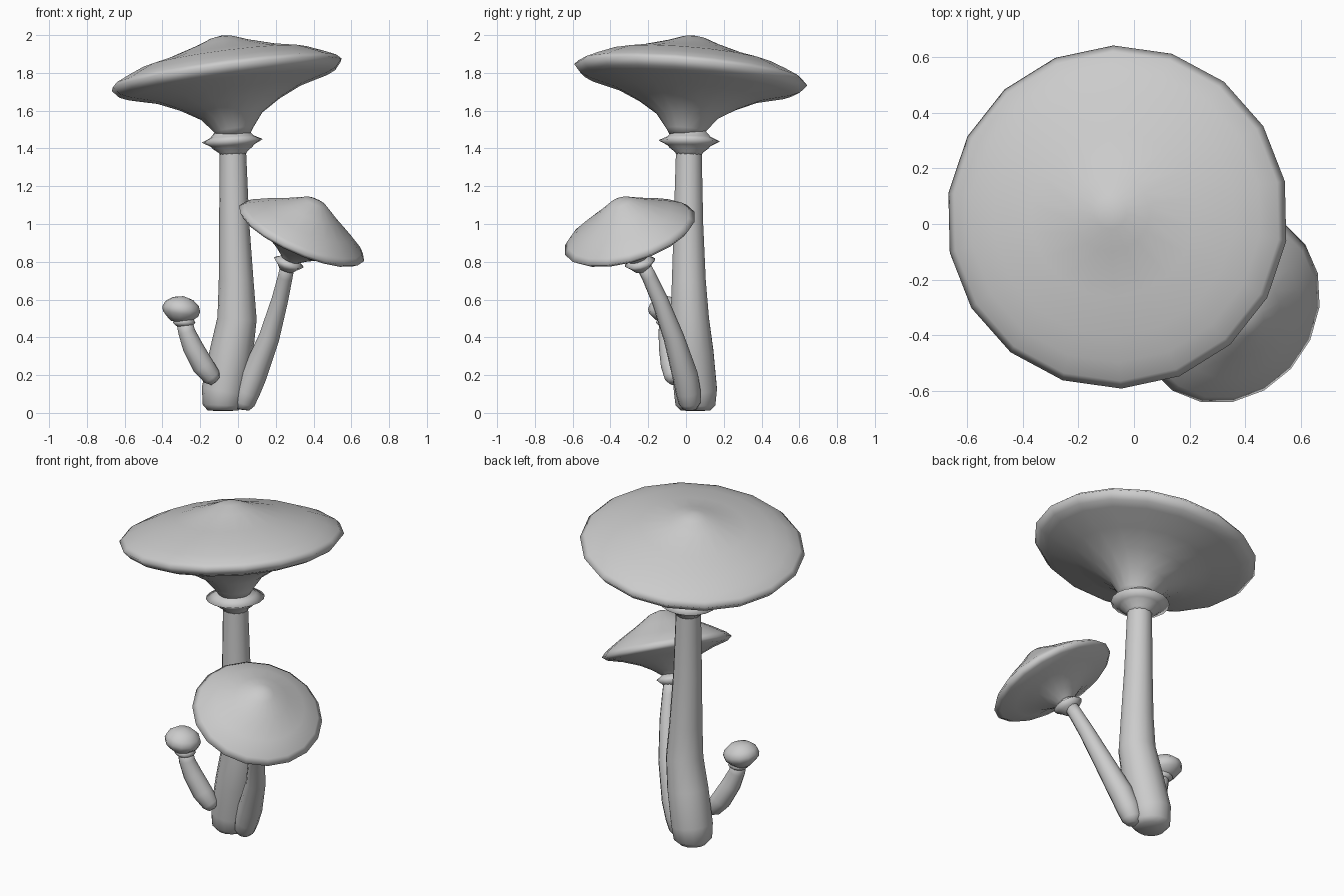
import bpy, bmesh, math
from mathutils import Vector

cube = bpy.data.objects.get("Cube")
if cube:
    bpy.data.objects.remove(cube, do_unlink=True)

grey = bpy.data.materials.new("soft grey")
grey.use_nodes = True
grey.diffuse_color = (0.6, 0.6, 0.6, 1)
grey.node_tree.nodes["Principled BSDF"].inputs["Base Color"].default_value = (0.6, 0.6, 0.6, 1)


def loft(name, rings, sides, start=0.0):
    """Skin circles given as (centre, axis, radius); zero radius makes a tip."""
    bm = bmesh.new()
    loops = []
    for centre, axis, radius in rings:
        if radius == 0:
            loops.append([bm.verts.new(centre)] * sides)
            continue
        u = Vector((0, 1, 0)).cross(axis).normalized()
        v = axis.cross(u).normalized()
        angles = [start + math.tau * i / sides for i in range(sides)]
        loops.append([bm.verts.new(centre + radius * (u * math.cos(a) + v * math.sin(a)))
                      for a in angles])
    for low, high in zip(loops, loops[1:]):
        for i in range(sides):
            j = (i + 1) % sides
            corners = dict.fromkeys((low[i], low[j], high[j], high[i]))
            bm.faces.new(list(corners))
    for loop in (loops[0], loops[-1]):
        if loop[0] is not loop[1]:
            bm.faces.new(loop)
    bmesh.ops.recalc_face_normals(bm, faces=bm.faces)
    mesh = bpy.data.meshes.new(name)
    bm.to_mesh(mesh)
    bm.free()
    mesh.materials.append(grey)
    mesh.shade_smooth()
    obj = bpy.data.objects.new(name, mesh)
    bpy.context.collection.objects.link(obj)
    return obj


def lathe(name, centre, axis, profile, sides=18, start=0.0):
    """Turn a (radius, height) profile about a tilted axis."""
    centre, axis = Vector(centre), Vector(axis).normalized()
    loft(name, [(centre + axis * h, axis, r) for r, h in profile], sides, start)


def stalk(name, points, sides=12):
    """Tube through (x, y, z, radius) points, from the foot upward."""
    path = [Vector(p[:3]) for p in points]
    rings = []
    for i, p in enumerate(points):
        axis = path[min(i + 1, len(path) - 1)] - path[max(i - 1, 0)]
        rings.append((path[i], axis.normalized(), p[3]))
    loft(name, rings, sides)


# Large mushroom
stalk("large_stem", [(-.08, .05, .01, 0), (-.08, .05, .012, .08), (-.08, .05, .04, .108),
                     (-.075, .05, .12, .117), (-.035, .033, .32, .115), (-.005, .02, .5, .104),
                     (-.01, .015, .7, .092), (-.02, .013, 1.0, .08), (-.027, .015, 1.38, .07),
                     (-.03, .016, 1.46, .07)], 14)
lathe("large_ring", (-.03, .017, 1.44), (-.06, .02, 1),
      [(.065, -.08), (.075, -.06), (.105, -.037), (.115, -.025), (.162, 0), (.115, .022),
       (.1, .04), (.085, .055)], 18)
lathe("large_cap", (-.06, .025, 1.79), (-.13, .089, 1),
      [(.085, -.325), (.105, -.295), (.165, -.22), (.27, -.155), (.39, -.1), (.54, -.06),
       (.585, -.04), (.62, 0), (.595, .025), (.53, .055), (.44, .092), (.3, .122),
       (.14, .17), (.06, .2), (0, .21)], 18, math.radians(12))

# Medium mushroom
stalk("medium_stem", [(.025, .02, .015, 0), (.025, .02, .018, .035), (.03, .02, .05, .058),
                      (.05, .012, .11, .066), (.085, -.005, .2, .068), (.165, -.065, .4, .055),
                      (.222, -.14, .6, .044), (.25, -.195, .72, .039), (.268, -.24, .81, .038)])
lathe("medium_ring", (.269, -.243, .796), (.3, -.22, .9),
      [(.038, -.045), (.055, -.025), (.083, 0), (.06, .015), (.045, .03)], 14)
lathe("medium_cap", (.337, -.297, .95), (.39, -.27, .88),
      [(.042, -.165), (.055, -.15), (.1, -.115), (.16, -.08), (.25, -.045), (.335, -.022),
       (.362, 0), (.335, .028), (.25, .08), (.15, .135), (.06, .19), (0, .205)], 18)

# Bud
stalk("bud_stem", [(-.115, -.062, .165, 0), (-.12, -.063, .168, .03), (-.138, -.066, .19, .049),
                   (-.185, -.075, .25, .058), (-.24, -.09, .35, .054), (-.272, -.1, .43, .045),
                   (-.287, -.1, .5, .042)])
lathe("bud_ring", (-.285, -.1, .478), (.02, 0, 1),
      [(.04, -.02), (.06, 0), (.045, .025)], 12)
lathe("bud_cap", (-.3, -.1, .55), (.16, 0, 1),
      [(.045, -.07), (.07, -.05), (.095, -.025), (.101, 0), (.09, .028), (.055, .056),
       (0, .069)], 12)
